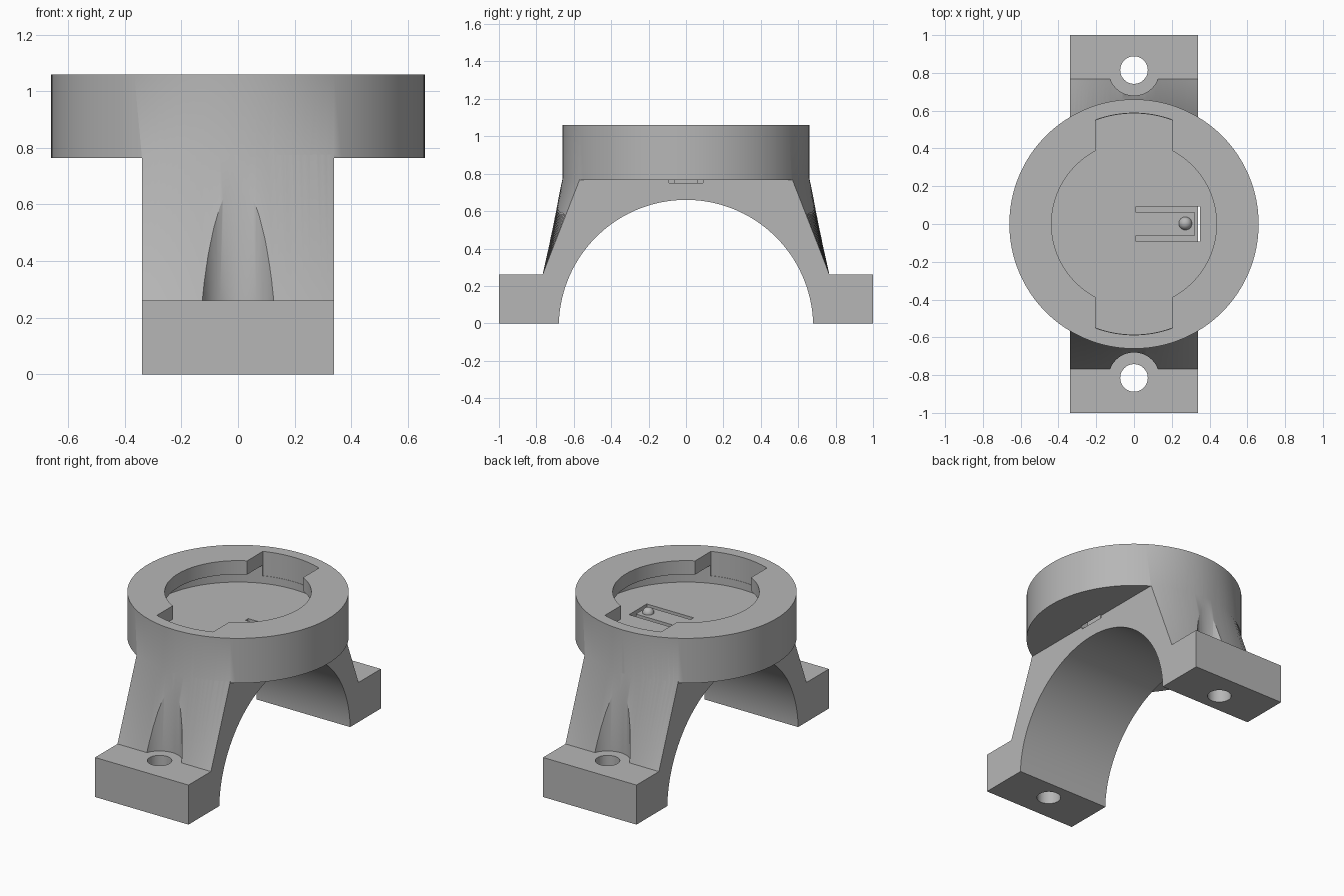
import bpy, bmesh, math
from mathutils import Matrix

cube = bpy.data.objects.get("Cube")
if cube:
    bpy.data.objects.remove(cube, do_unlink=True)

grey = bpy.data.materials.new("plain_grey")
grey.use_nodes = True
colour = (0.47, 0.47, 0.47, 1)
grey.diffuse_color = colour
grey.node_tree.nodes["Principled BSDF"].inputs["Base Color"].default_value = colour

HALF = 0.34        # half width of the saddle
RIM = 0.66         # radius of the round head
HEAD_Z, TOP_Z = 0.765, 1.06
FOOT_Z, FLOOR_Z, LIP_Z = 0.26, 0.85, 0.97


def finish(bm, name):
    bmesh.ops.recalc_face_normals(bm, faces=bm.faces)
    mesh = bpy.data.meshes.new(name)
    bm.to_mesh(mesh)
    bm.free()
    mesh.materials.append(grey)
    obj = bpy.data.objects.new(name, mesh)
    bpy.context.collection.objects.link(obj)
    return obj


def loft(name, rings):
    """Skin a row of closed rings and cap both ends."""
    bm = bmesh.new()
    rows = [[bm.verts.new(p) for p in ring] for ring in rings]
    n = len(rows[0])
    for a, b in zip(rows, rows[1:]):
        for i in range(n):
            j = (i + 1) % n
            bm.faces.new((a[i], a[j], b[j], b[i]))
    bm.faces.new(rows[0])
    bm.faces.new(rows[-1])
    return finish(bm, name)


def prism(name, outline, z0, z1):
    return loft(name, [[(x, y, z) for x, y in outline] for z in (z0, z1)])


def disc(name, r, z0, z1, y=0, n=128):
    ring = [(r * math.cos(math.tau * i / n), y + r * math.sin(math.tau * i / n)) for i in range(n)]
    return prism(name, ring, z0, z1)


def box(name, x0, x1, y0, y1, z0, z1):
    return prism(name, [(x0, y0), (x1, y0), (x1, y1), (x0, y1)], z0, z1)


def combine(target, other, operation):
    mod = target.modifiers.new(operation, 'BOOLEAN')
    mod.operation, mod.solver, mod.object = operation, 'EXACT', other
    bpy.context.view_layer.objects.active = target
    bpy.ops.object.modifier_apply(modifier=mod.name)
    bpy.data.objects.remove(other, do_unlink=True)


# Saddle: feet with flanks that blend from a straight edge to the round head
sections = []
steps = 32
for i in range(steps + 1):
    x = HALF * (2 * i / steps - 1)
    edge = math.sqrt(RIM ** 2 - x * x) - 0.0005
    side = [(1, 0), (1, FOOT_Z), (0.767, FOOT_Z), (edge, HEAD_Z + 0.012)]
    profile = side + [(-y, z) for y, z in reversed(side)]
    sections.append([(x, y, z) for y, z in profile])
body = loft("clip_holder", sections)

# Arch underneath
arch = disc("arch_cutter", 0.68, -0.5, 0.5, n=160)
arch.data.transform(Matrix.Translation((0, 0, -0.02)) @ Matrix.Rotation(math.pi / 2, 4, 'Y'))
combine(body, arch, 'DIFFERENCE')

# Screw holes and the clearance above them
for s in (-1, 1):
    combine(body, disc("hole_cutter", 0.073, -0.1, 0.5, s * 0.815, 48), 'DIFFERENCE')
    combine(body, disc("clearance_cutter", 0.135, FOOT_Z, 0.76, s * 0.815, 64), 'DIFFERENCE')

# Round head with an undercut bayonet socket
combine(body, disc("head", RIM, HEAD_Z, TOP_Z), 'UNION')
combine(body, disc("cavity_cutter", 0.585, FLOOR_Z, LIP_Z), 'DIFFERENCE')


def arc(r, a0, a1, n):
    return [(r * math.cos(a0 + (a1 - a0) * i / n), r * math.sin(a0 + (a1 - a0) * i / n))
            for i in range(n + 1)]


inner, outer, notch = 0.437, 0.587, 0.204
ai, ao = math.acos(notch / inner), math.acos(notch / outer)
keyhole = (arc(inner, -ai, ai, 40) + arc(outer, ao, math.pi - ao, 24)
           + arc(inner, math.pi - ai, math.pi + ai, 40)
           + arc(outer, math.pi + ao, math.tau - ao, 24))
combine(body, prism("opening_cutter", keyhole, 0.9, 1.2), 'DIFFERENCE')

# Spring tongue outlined by a U-shaped slot
slot = [(0.01, -0.092), (0.35, -0.092), (0.35, 0.092), (0.01, 0.092),
        (0.01, 0.062), (0.322, 0.062), (0.322, -0.062), (0.01, -0.062)]
combine(body, prism("slot_cutter", slot, 0.75, 0.9), 'DIFFERENCE')

# Detent bump on the tongue
bm = bmesh.new()
bmesh.ops.create_uvsphere(bm, u_segments=32, v_segments=16, radius=0.035,
                          matrix=Matrix.Translation((0.272, 0.003, FLOOR_Z)))
bump = finish(bm, "detent_bump")

for obj in (body, bump):
    bpy.ops.object.select_all(action='DESELECT')
    obj.select_set(True)
    bpy.context.view_layer.objects.active = obj
    bpy.ops.object.shade_smooth_by_angle(angle=math.radians(30))
